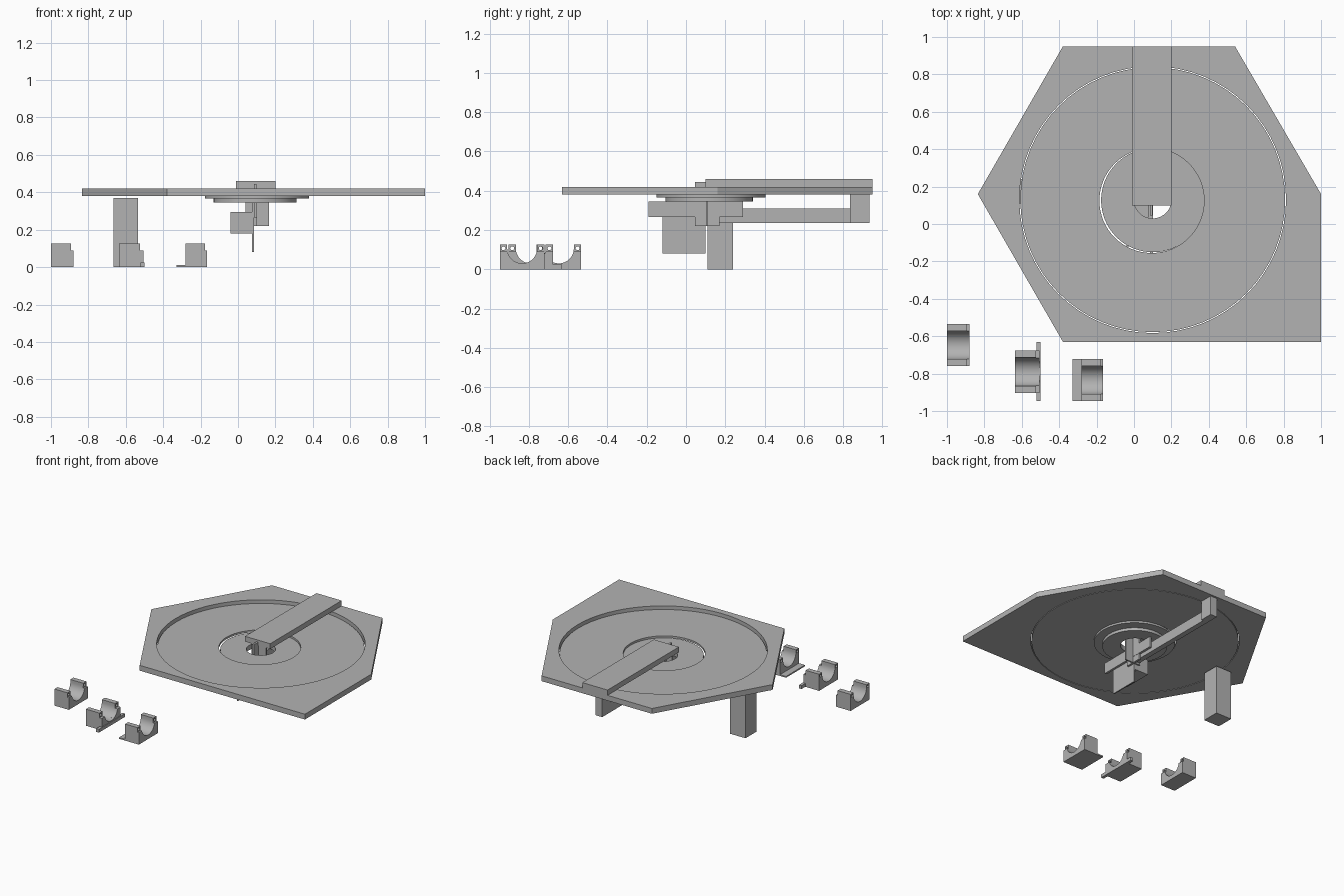
import bpy
from math import sin, cos, asin, pi
from mathutils import Matrix

cube = bpy.data.objects.get("Cube")
if cube:
    bpy.data.objects.remove(cube)

grey = bpy.data.materials.new("plain_grey")
grey.use_nodes = True
grey.diffuse_color = (0.45, 0.45, 0.45, 1)
grey.node_tree.nodes["Principled BSDF"].inputs["Base Color"].default_value = (0.45, 0.45, 0.45, 1)


def circle(cx, cy, r, n=64):
    return [(cx + r * cos(2 * pi * i / n), cy + r * sin(2 * pi * i / n)) for i in range(n)]


def slab(name, loops, lo, hi, along_x=False):
    """Extrude an outline with holes from lo to hi, along z, or along x for y-z outlines."""
    curve = bpy.data.curves.new(name, "CURVE")
    curve.dimensions = "2D"
    curve.fill_mode = "BOTH"
    curve.extrude = (hi - lo) / 2
    for loop in loops:
        spline = curve.splines.new("POLY")
        spline.points.add(len(loop) - 1)
        for point, (a, b) in zip(spline.points, loop):
            point.co = (a, b, 0, 1)
        spline.use_cyclic_u = True
    obj = bpy.data.objects.new(name, curve)
    bpy.context.collection.objects.link(obj)
    mid = (lo + hi) / 2
    if along_x:
        turn = Matrix(((0, 0, 1, mid), (1, 0, 0, 0), (0, 1, 0, 0), (0, 0, 0, 1)))
    else:
        turn = Matrix.Translation((0, 0, mid))
    bpy.ops.object.select_all(action="DESELECT")
    bpy.context.view_layer.objects.active = obj
    obj.select_set(True)
    bpy.ops.object.convert(target="MESH")
    obj = bpy.context.object
    obj.data.transform(turn)
    obj.data.materials.clear()
    obj.data.materials.append(grey)
    bpy.ops.object.shade_smooth_by_angle(angle=0.5)
    return obj


def box(name, x, y, z):
    outline = [(x[0], y[0]), (x[1], y[0]), (x[1], y[1]), (x[0], y[1])]
    return slab(name, [outline], *z)


# Table top with its large round opening
hub = (0.1, 0.13)
outline = [(-0.38, 0.95), (-0.835, 0.16), (-0.38, -0.63), (1, -0.63), (1, 0.16), (0.54, 0.95)]
slab("table_top", [outline, circle(*hub, 0.713)], 0.38, 0.42)

# Nested turning discs, each stepping down
slab("large_disc", [circle(*hub, 0.708), circle(0.095, 0.125, 0.28)], 0.38, 0.395)
slab("middle_disc", [circle(0.102, 0.127, 0.278), circle(*hub, 0.1)], 0.366, 0.38)
slab("lower_disc", [circle(0.092, 0.118, 0.222), circle(*hub, 0.1)], 0.345, 0.366)

# Bar across the top, with the bracket arm beneath
box("top_bar", (-0.01, 0.2), (0.098, 0.95), (0.42, 0.46))
box("arm_upright", (0.045, 0.1), (0.835, 0.935), (0.235, 0.42))
box("lower_arm", (0.045, 0.085), (0.11, 0.935), (0.235, 0.31))

# Cross-shaped shaft with its paddle
box("shaft_long_web", (0.085, 0.1), (0.045, 0.17), (0.22, 0.445))
box("shaft_cross_web", (0.04, 0.165), (0.101, 0.111), (0.22, 0.42))
box("cross_paddle", (0.085, 0.102), (-0.19, 0.29), (0.265, 0.345))

# Hanging motor block and plate
box("motor_block", (-0.04, 0.076), (-0.12, 0.1), (0.18, 0.295))
box("hanging_plate", (0.076, 0.085), (-0.12, 0.1), (0.08, 0.345))

# Support post
box("support_post", (-0.665, -0.535), (0.11, 0.24), (0, 0.37))


def cradle_outline(y, top, half=0.113, r=0.076, axis=0.106):
    """Block section with a round trough cut from its top."""
    start = asin(max(0, axis - top) / r)
    steps = 28
    arc = []
    for i in range(steps + 1):
        a = -start - (pi - 2 * start) * i / steps
        arc.append((y + r * cos(a), axis + r * sin(a)))
    if top > axis:
        arc = [(y + r, top)] + arc + [(y - r, top)]
    return [(y - half, 0), (y + half, 0), (y + half, top)] + arc + [(y - half, top)]


# Three bearing cradles with bolt holes and a low front step
for name, x0, x1, y in (("right", -1, -0.88, -0.647),
                        ("middle", -0.637, -0.505, -0.79),
                        ("left", -0.28, -0.165, -0.834)):
    step = x1 - (0.02 if name == "middle" else 0.012)
    holes = [circle(y + side * 0.095, 0.107, 0.01, 16) for side in (-1, 1)]
    slab(name + "_cradle", [cradle_outline(y, 0.125)] + holes, x0, step, True)
    slab(name + "_cradle_step", [cradle_outline(y, 0.09)], step, x1, True)

# Mounting flanges
box("middle_flange", (-0.522, -0.5), (-0.945, -0.632), (0, 0.025))
box("left_flange", (-0.33, -0.28), (-0.947, -0.721), (0, 0.01))
